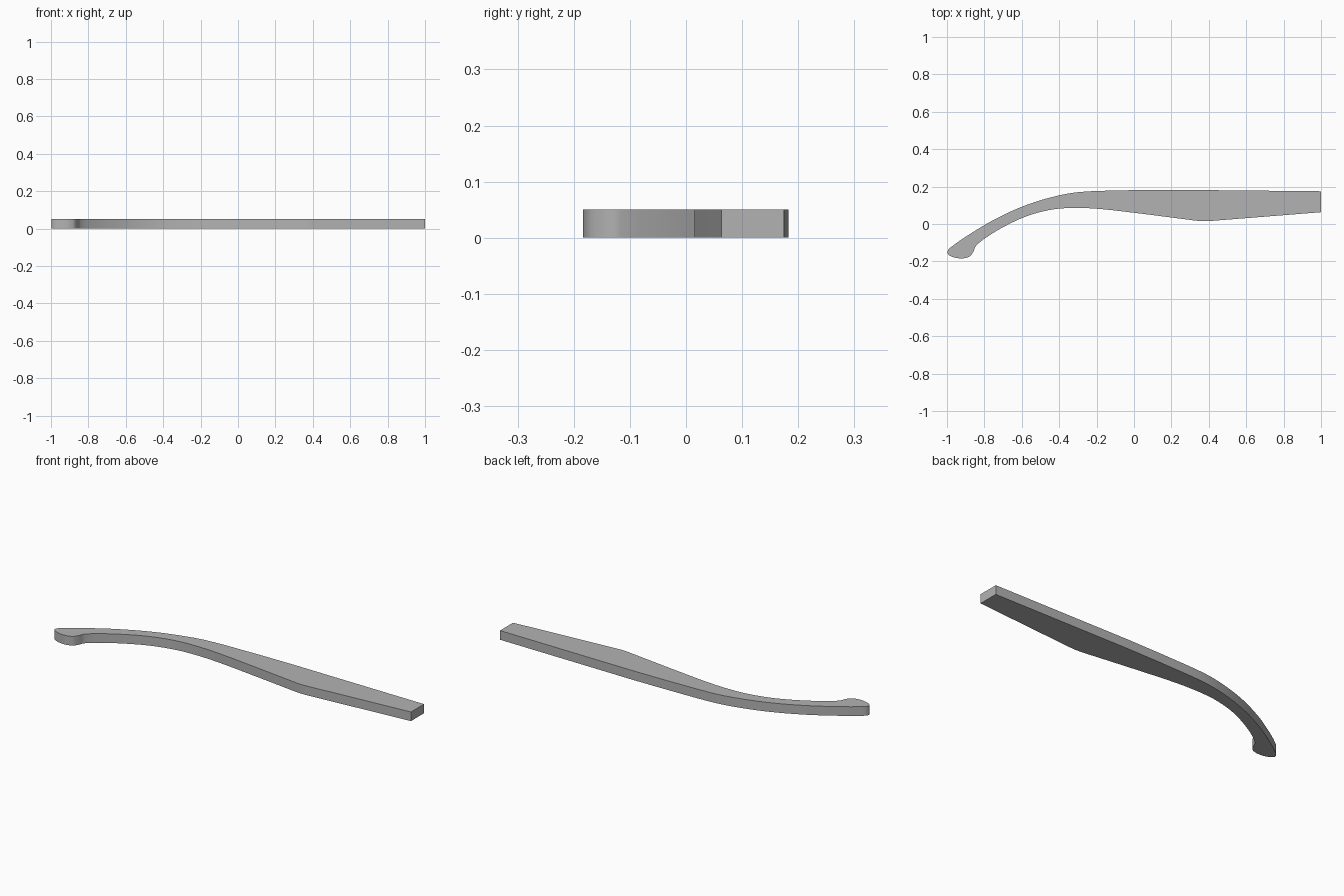
import bpy
import bmesh
import math
from mathutils import Vector
from mathutils.geometry import interpolate_bezier

THICKNESS = 0.05

if "Cube" in bpy.data.objects:
    bpy.data.objects.remove(bpy.data.objects["Cube"], do_unlink=True)

grey = bpy.data.materials.new("plain grey")
grey.use_nodes = True
grey.diffuse_color = (0.45, 0.45, 0.45, 1)
grey.node_tree.nodes["Principled BSDF"].inputs["Base Color"].default_value = grey.diffuse_color


def smooth_path(points, steps=8):
    """Rounded path through the points, with free ends."""
    pts = [Vector((x, y, 0)) for x, y in points]
    last = len(pts) - 1
    tangents = []
    for i in range(last + 1):
        a, b = pts[max(i - 1, 0)], pts[min(i + 1, last)]
        tangents.append((b - a).normalized())
    path = []
    for i in range(last):
        a, b = pts[i], pts[i + 1]
        reach = (b - a).length / 3
        path += interpolate_bezier(a, a + tangents[i] * reach,
                                   b - tangents[i + 1] * reach, b, steps)[:-1]
    return path + [pts[-1]]


# Outline: back edge, hooked tip and inner curve up to the belly
curved_edge = [
    (0.20, 0.183), (-0.05, 0.180), (-0.30, 0.170), (-0.45, 0.141), (-0.60, 0.092),
    (-0.75, 0.022), (-0.87, -0.049), (-0.96, -0.110), (-0.998, -0.148),
    (-0.98, -0.172), (-0.925, -0.184), (-0.88, -0.174), (-0.86, -0.150),
    (-0.845, -0.118), (-0.80, -0.079), (-0.70, -0.017), (-0.57, 0.043),
    (-0.44, 0.077), (-0.32, 0.086), (-0.19, 0.081), (0.00, 0.060), (0.33, 0.018),
]
belly = [(0.33, 0.018), (0.375, 0.015), (0.42, 0.017)]
outline = smooth_path(curved_edge)[:-1] + smooth_path(belly, 4)
outline += [Vector((1, 0.063, 0)), Vector((1, 0.175, 0))]

# Curved handle: flat outline raised to its thickness
bm = bmesh.new()
base = bm.faces.new([bm.verts.new(p) for p in outline])
raised = bmesh.ops.extrude_face_region(bm, geom=[base])
top_verts = [g for g in raised["geom"] if isinstance(g, bmesh.types.BMVert)]
bmesh.ops.translate(bm, verts=top_verts, vec=(0, 0, THICKNESS))
bmesh.ops.recalc_face_normals(bm, faces=bm.faces)
mesh = bpy.data.meshes.new("curved_handle")
bm.to_mesh(mesh)
bm.free()
mesh.materials.append(grey)
handle = bpy.data.objects.new("curved_handle", mesh)
bpy.context.collection.objects.link(handle)

bpy.ops.object.select_all(action="DESELECT")
handle.select_set(True)
bpy.context.view_layer.objects.active = handle
bpy.ops.object.shade_smooth_by_angle(angle=math.radians(30))
